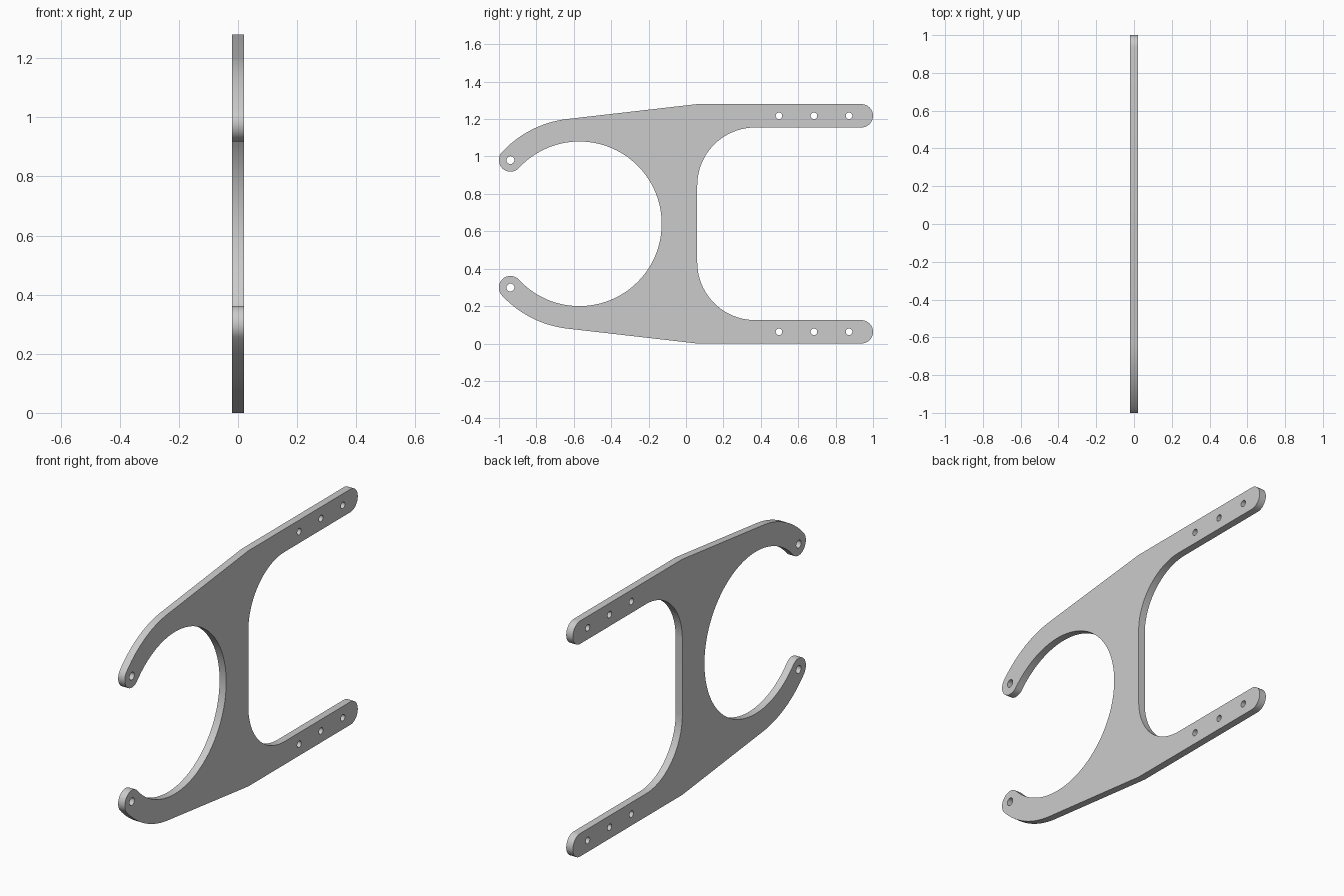
import bpy, bmesh
from math import sin, cos, pi, atan2, acos, hypot
from mathutils import Matrix

if "Cube" in bpy.data.objects:
    bpy.data.objects.remove(bpy.data.objects["Cube"])

MID = 0.64          # mirror height
HALF = 0.02         # half thickness
CY, R_IN, R_OUT = -0.57, 0.44, 0.564   # round opening and hook


def arc(cy, cz, r, a0, a1, n):
    return [(cy + r * cos(a0 + (a1 - a0) * i / n),
             cz + r * sin(a0 + (a1 - a0) * i / n)) for i in range(n + 1)]


# Hook end and tangent of the sloping top edge to the hook's outer arc
r_cap, r_mid = (R_OUT - R_IN) / 2, (R_OUT + R_IN) / 2
a_tip = atan2(0.34, -0.368)
tip = (CY + r_mid * cos(a_tip), MID + r_mid * sin(a_tip))
corner = (0.06, 1.28)
dy, dz = corner[0] - CY, corner[1] - MID
a_tan = atan2(dz, dy) + acos(R_OUT / hypot(dy, dz))

# Upper half of the outline, then its mirror image
upper = arc(0.37, 0.845, 0.31, pi, pi / 2, 20)
upper += arc(0.9375, 1.2175, 0.0625, -pi / 2, pi / 2, 20)
upper += [corner]
upper += arc(CY, MID, R_OUT, a_tan, a_tip, 20)
upper += arc(*tip, r_cap, a_tip, a_tip + pi, 20)[1:-1]
upper += arc(CY, MID, R_IN, a_tip, 0, 48)
outline = upper + [(y, 2 * MID - z) for y, z in reversed(upper[:-1])]

# Bolt holes in the straight arms and pivot holes in the hooks
loops = [outline]
for y, z, r in [(0.497, 1.2175, 0.0175), (0.684, 1.2175, 0.0175),
                (0.872, 1.2175, 0.0175), (tip[0], tip[1], 0.021)]:
    for zz in (z, 2 * MID - z):
        loops.append(arc(y, zz, r, 0, 2 * pi, 24)[:-1])

# Filled, extruded flat profile
curve = bpy.data.curves.new("plate_profile", 'CURVE')
curve.dimensions = '2D'
curve.fill_mode = 'BOTH'
curve.extrude = HALF
for pts in loops:
    s = curve.splines.new('POLY')
    s.points.add(len(pts) - 1)
    for p, (y, z) in zip(s.points, pts):
        p.co = (y, z, 0, 1)
    s.use_cyclic_u = True
helper = bpy.data.objects.new("plate_profile", curve)
bpy.context.collection.objects.link(helper)
bpy.context.view_layer.update()
deps = bpy.context.evaluated_depsgraph_get()
mesh = bpy.data.meshes.new_from_object(helper.evaluated_get(deps))
bpy.data.objects.remove(helper)

# Stand the profile up in the YZ plane and weld it into one solid
mesh.transform(Matrix(((0, 0, 1, 0), (1, 0, 0, 0), (0, 1, 0, 0), (0, 0, 0, 1))))
bm = bmesh.new()
bm.from_mesh(mesh)
bmesh.ops.remove_doubles(bm, verts=bm.verts, dist=1e-5)
bmesh.ops.recalc_face_normals(bm, faces=bm.faces)
bm.to_mesh(mesh)
bm.free()
plate = bpy.data.objects.new("bracket_plate", mesh)
bpy.context.collection.objects.link(plate)
bpy.context.view_layer.objects.active = plate
plate.select_set(True)
bpy.ops.object.shade_smooth_by_angle(angle=pi / 6)
